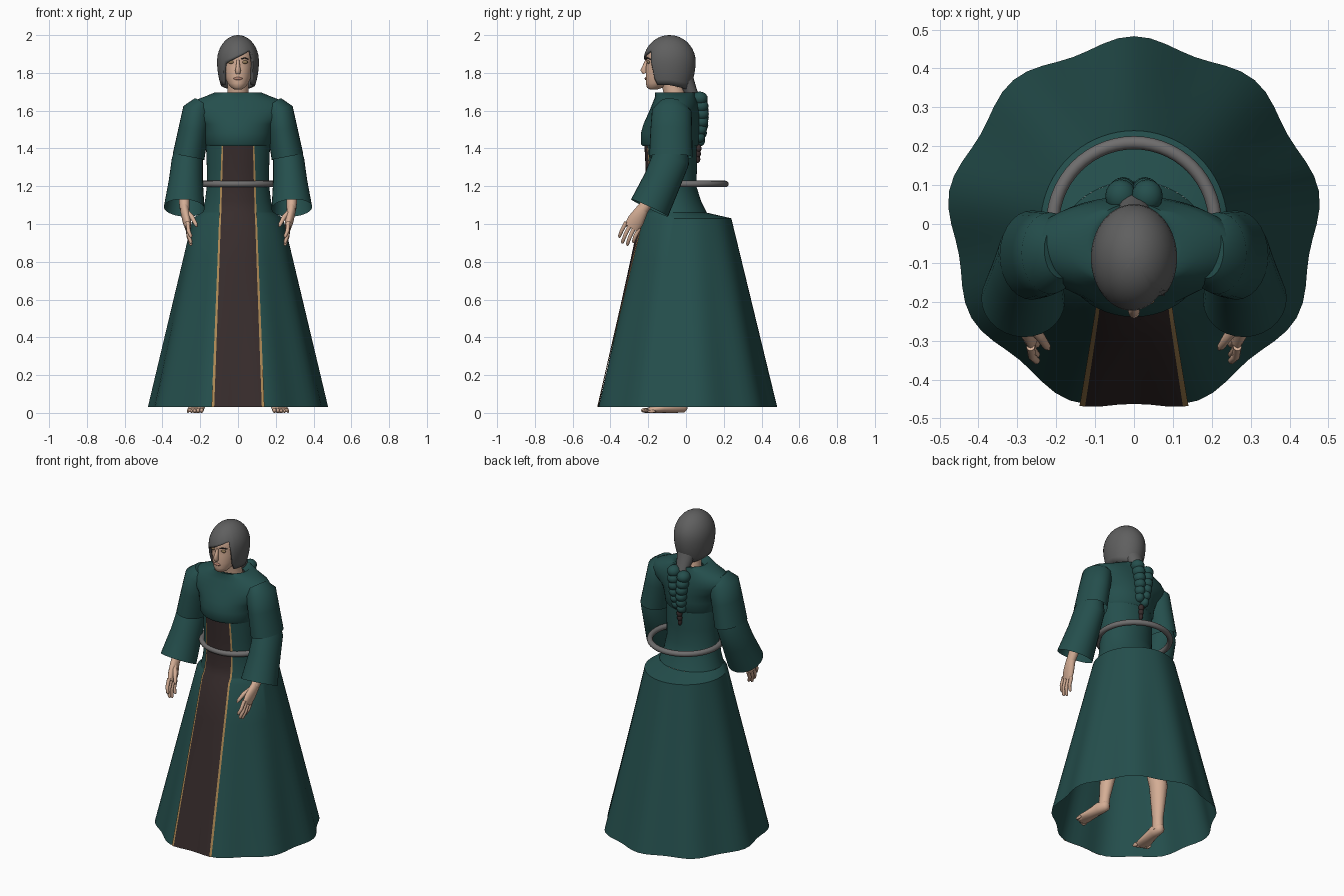
import bpy, bmesh, math
from mathutils import Vector
from math import sin, cos, pi, radians

if "Cube" in bpy.data.objects:
    bpy.data.objects.remove(bpy.data.objects["Cube"])


def material(name, rgb):
    m = bpy.data.materials.new(name)
    m.diffuse_color = (*rgb, 1)
    m.use_nodes = True
    m.node_tree.nodes["Principled BSDF"].inputs["Base Color"].default_value = m.diffuse_color
    return m


TEAL = material("teal_cloth", (0.018, 0.078, 0.074))
BROWN = material("dark_brown_cloth", (0.038, 0.025, 0.025))
GOLD = material("gold_trim", (0.42, 0.25, 0.09))
SKIN = material("skin", (0.66, 0.42, 0.30))
HAIR = material("grey_hair", (0.115, 0.115, 0.115))
BELT = material("belt_grey", (0.16, 0.155, 0.155))
LIP = material("lip", (0.45, 0.23, 0.17))
EYE = material("eye_amber", (0.30, 0.20, 0.10))
DARK = material("dark_line", (0.03, 0.025, 0.022))


def add_mesh(name, verts, faces, *mats, angle=40):
    me = bpy.data.meshes.new(name)
    me.from_pydata([tuple(v) for v in verts], [], faces)
    bm = bmesh.new()
    bm.from_mesh(me)
    bmesh.ops.recalc_face_normals(bm, faces=bm.faces)
    bm.to_mesh(me)
    bm.free()
    for m in mats:
        me.materials.append(m)
    me.shade_smooth()
    me.set_sharp_from_angle(angle=radians(angle))
    ob = bpy.data.objects.new(name, me)
    bpy.context.collection.objects.link(ob)
    return ob


def skin_rings(name, rings, mat, cap=(True, True), angle=40):
    n = len(rings[0])
    verts = [p for r in rings for p in r]
    faces = [(i * n + j, i * n + (j + 1) % n, (i + 1) * n + (j + 1) % n, (i + 1) * n + j)
             for i in range(len(rings) - 1) for j in range(n)]
    if cap[0]:
        faces.append(tuple(range(n)))
    if cap[1]:
        faces.append(tuple(range(len(verts) - n, len(verts))))
    return add_mesh(name, verts, faces, mat, angle=angle)


def flat_ring(z, cy, rx, ry, n=48):
    return [(rx * cos(2 * pi * k / n), cy + ry * sin(2 * pi * k / n), z) for k in range(n)]


def tube(name, stations, mat, n=16, cap=(True, True), angle=50):
    """stations: (point, radius across x, other radius)"""
    pts = [Vector(s[0]) for s in stations]
    rings = []
    for i, (_, ra, rb) in enumerate(stations):
        t = (pts[min(i + 1, len(pts) - 1)] - pts[max(i - 1, 0)]).normalized()
        u = Vector((1, 0, 0))
        u = (u - t * u.dot(t)).normalized()
        v = t.cross(u)
        rings.append([pts[i] + u * ra * cos(2 * pi * k / n) + v * rb * sin(2 * pi * k / n) for k in range(n)])
    return skin_rings(name, rings, mat, cap, angle)


def ball(name, loc, scale, mat, seg=16):
    bm = bmesh.new()
    bmesh.ops.create_uvsphere(bm, u_segments=seg, v_segments=seg // 2 + 2, radius=1)
    verts = [Vector(loc) + Vector((v.co.x * scale[0], v.co.y * scale[1], v.co.z * scale[2])) for v in bm.verts]
    faces = [tuple(v.index for v in f.verts) for f in bm.faces]
    bm.free()
    return add_mesh(name, verts, faces, mat, angle=80)


# skirt: wavy cone with a ledge running in to the waist
def skirt_r(a, z):
    t = (z - 0.03) / 1.0
    return 0.47 + (0.24 - 0.47) * t + 0.013 * (1 - t) * cos(9 * (a - pi / 2))


N = 72
rings = [[(skirt_r(2 * pi * k / N, z) * cos(2 * pi * k / N), skirt_r(2 * pi * k / N, z) * sin(2 * pi * k / N), z)
          for k in range(N)] for z in (0.03, 0.3, 0.55, 0.8, 1.03)]
rings.append(flat_ring(1.06, -0.055, 0.195, 0.165, N))
skin_rings("skirt", rings, TEAL, (False, False), 30)

# waist
WAIST = [(1.06, -0.055, 0.195, 0.165), (1.12, -0.065, 0.175, 0.145), (1.2, -0.075, 0.165, 0.13),
         (1.3, -0.075, 0.165, 0.133), (1.43, -0.08, 0.17, 0.135)]
skin_rings("waist", [flat_ring(*r) for r in WAIST], TEAL, (False, False))

# bodice with collar
BODICE = [(1.43, -0.08, 0.16, 0.125), (1.412, -0.085, 0.168, 0.145), (1.425, -0.085, 0.176, 0.154),
          (1.48, -0.083, 0.183, 0.156), (1.53, -0.075, 0.2, 0.15), (1.58, -0.065, 0.265, 0.137),
          (1.615, -0.06, 0.272, 0.127), (1.65, -0.056, 0.24, 0.117), (1.675, -0.055, 0.175, 0.108),
          (1.697, -0.055, 0.122, 0.108), (1.695, -0.055, 0.1, 0.09), (1.66, -0.055, 0.07, 0.07)]
skin_rings("bodice", [flat_ring(*r) for r in BODICE], TEAL, (False, False), 60)

# front panel with gold edging, laid over waist and skirt
rows = [(0.032, 0.14), (0.3, 0.129), (0.55, 0.119), (0.8, 0.109), (1.03, 0.1)] + \
       [(w[0], 0.098 - 0.03 * (w[0] - 1.06)) for w in WAIST]
cols = [-1, -0.9, -0.6, -0.3, 0, 0.3, 0.6, 0.9, 1]
verts = []
for i, (z, hw) in enumerate(rows):
    for c in cols:
        x = c * hw
        if i < 5:
            r = skirt_r(math.atan2(-math.sqrt(0.3 ** 2 - x * x) * skirt_r(0, z) / 0.3, x), z)
            y = -math.sqrt(r * r - x * x)
        else:
            _, cy, rx, ry = WAIST[i - 5]
            y = cy - ry * math.sqrt(1 - (x / rx) ** 2)
        verts.append((x, y - 0.006, z + (0.004 if i in (4, 5) else 0)))
nc = len(cols)
faces = [(i * nc + j, i * nc + j + 1, (i + 1) * nc + j + 1, (i + 1) * nc + j)
         for i in range(len(rows) - 1) for j in range(nc - 1)]
panel = add_mesh("front_panel", verts, faces, BROWN, GOLD)
for p in panel.data.polygons:
    p.material_index = 1 if p.index % (nc - 1) in (0, nc - 2) else 0

# belt ring
bpy.ops.mesh.primitive_torus_add(major_radius=0.209, minor_radius=0.017, major_segments=56,
                                 minor_segments=12, location=(0, 0, 1.212))
belt = bpy.context.object
belt.name = "belt_ring"
belt.data.materials.append(BELT)
belt.data.shade_smooth()

# arms, hands, legs and feet on both sides
for s, side in ((-1, "right"), (1, "left")):
    def P(x, y, z):
        return (s * x, y, z)
    tube(side + "_upper_sleeve", [(P(.19, -.07, 1.635), .05, .07), (P(.215, -.075, 1.6), .078, .105),
                                  (P(.235, -.078, 1.5), .08, .11), (P(.262, -.08, 1.355), .085, .115)],
         TEAL, 28, (True, False))
    tube(side + "_lower_sleeve", [(P(.262, -.065, 1.42), .06, .075), (P(.268, -.08, 1.345), .082, .1),
                                  (P(.276, -.125, 1.23), .09, .1), (P(.285, -.193, 1.085), .108, .108)],
         TEAL, 28, (True, False))
    tube(side + "_forearm", [(P(.275, -.12, 1.26), .036, .04), (P(.285, -.19, 1.14), .03, .034),
                             (P(.283, -.23, 1.075), .025, .03)], SKIN)
    tube(side + "_palm", [(P(.285, -.21, 1.11), .02, .026), (P(.282, -.235, 1.07), .024, .034),
                          (P(.272, -.265, 1.02), .023, .044), (P(.264, -.288, .98), .016, .042)], SKIN)
    tips = [(-.352, .928), (-.336, .897), (-.31, .886), (-.278, .9)]
    for i, (y, z) in enumerate(tips):
        ky = -.322 + i * .023
        kz = 1.0 - i * .011
        tube(f"{side}_finger_{i + 1}", [(P(.266, ky + .006, kz + .01), .011, .011),
                                        (P(.262, (ky + y) / 2 - .004, (kz + z) / 2), .0105, .0105),
                                        (P(.25, y, z + .008), .009, .009), (P(.247, y, z), .004, .004)], SKIN, 10)
    tube(side + "_thumb", [(P(.27, -.255, 1.06), .016, .016), (P(.243, -.287, 1.035), .013, .013),
                           (P(.224, -.315, 1.0), .01, .01), (P(.219, -.322, .985), .004, .004)], SKIN, 10)
    tube(side + "_leg", [(P(.205, -.03, .03), .03, .035), (P(.2, -.025, .1), .03, .036),
                         (P(.185, .0, .3), .052, .056), (P(.165, -.03, .5), .052, .056),
                         (P(.1, -.05, .95), .085, .09)], SKIN)
    tube(side + "_foot", [(P(.203, .008, .03), .012, .015), (P(.204, -.005, .033), .028, .031),
                          (P(.208, -.06, .038), .034, .038), (P(.216, -.12, .027), .039, .027),
                          (P(.224, -.175, .018), .045, .018), (P(.228, -.205, .013), .043, .013)], SKIN)
    for i in range(5):
        r = .015 - .0015 * i
        ball(f"{side}_toe_{i + 1}", P(.193 + .018 * i, -.215 + .008 * i, r * .9), (r * .75, .024, r * .9), SKIN, 10)
    # eye and brow
    ball(side + "_eye", P(.036, -.199, 1.857), (.017, .008, .009), EYE, 12)
    tube(side + "_brow", [(P(.018, -.212, 1.874), .003, .004), (P(.037, -.207, 1.88), .003, .004),
                          (P(.056, -.188, 1.872), .002, .003)], DARK, 8)

# neck and head
tube("neck", [((0, -.05, 1.62), .065, .062), ((0, -.062, 1.7), .055, .056), ((0, -.085, 1.8), .056, .06)], SKIN, 24)
HEAD = [(1.712, -.172, .018, .02), (1.722, -.165, .036, .042), (1.745, -.145, .055, .068), (1.78, -.125, .07, .088),
        (1.83, -.115, .078, .098), (1.855, -.11, .08, .098), (1.88, -.105, .082, .108), (1.93, -.1, .08, .1),
        (1.97, -.09, .055, .07)]
skin_rings("head", [flat_ring(*r, 32) for r in HEAD], SKIN, angle=70)
tube("nose", [((0, -.208, 1.868), .007, .007), ((0, -.216, 1.84), .01, .012), ((0, -.224, 1.813), .015, .018),
              ((0, -.217, 1.798), .012, .012)], SKIN, 12, angle=70)
ball("lips", (0, -.212, 1.77), (.024, .007, .008), LIP, 12)

# hair cap: columns run from the crown to a hem that rises over the face
NC, NR = 64, 14
hair_rings = []
for i in range(NR + 1):
    ring = []
    for k in range(NC):
        d = -180 + 360 * k / NC
        f = min(max((abs(d) - 38) / 17, 0), 1)
        f = f * f * (3 - 2 * f)
        hem = (1.885 + .0009 * d) * (1 - f) + (1.735 - .035 * max(0, (abs(d) - 90) / 90)) * f
        z = hem + (2.0 - hem) * cos(pi / 2 * (.03 + .97 * i / NR)) if i else 2.0
        h = (z - 1.86) / .14
        r = math.sqrt(max(1 - h * h, .0004)) if h > 0 else 1 - .22 * h * h
        a = radians(d)
        ring.append((.111 * r * sin(a), -.087 - .138 * r * cos(a), z))
    hair_rings.append(ring)
hair = skin_rings("hair_cap", hair_rings, HAIR, (True, False), 60)
sol = hair.modifiers.new("thickness", "SOLIDIFY")
sol.thickness = 0.014

# hair tail, cloth-wrapped braid and its tip
tube("hair_tail", [((0, -.01, 1.77), .06, .05), ((0, .025, 1.7), .045, .035), ((0, .055, 1.64), .035, .03)], HAIR)
for i in range(6):
    f = i / 5
    for s in (-1, 1):
        ball(f"braid_wrap_{i + 1}_{'left' if s > 0 else 'right'}",
             (s * (.034 - .016 * f), .072 + .012 * sin(pi * f) - .004 * f, 1.655 - .205 * f + .01 * s),
             (.04 - .012 * f, .043 - .01 * f, .036 - .006 * f), TEAL)
for i in range(3):
    ball(f"braid_tip_{i + 1}", (0, .066 - .003 * i, 1.4 - .028 * i), (.018 - .003 * i, .016, .022), BROWN, 12)
